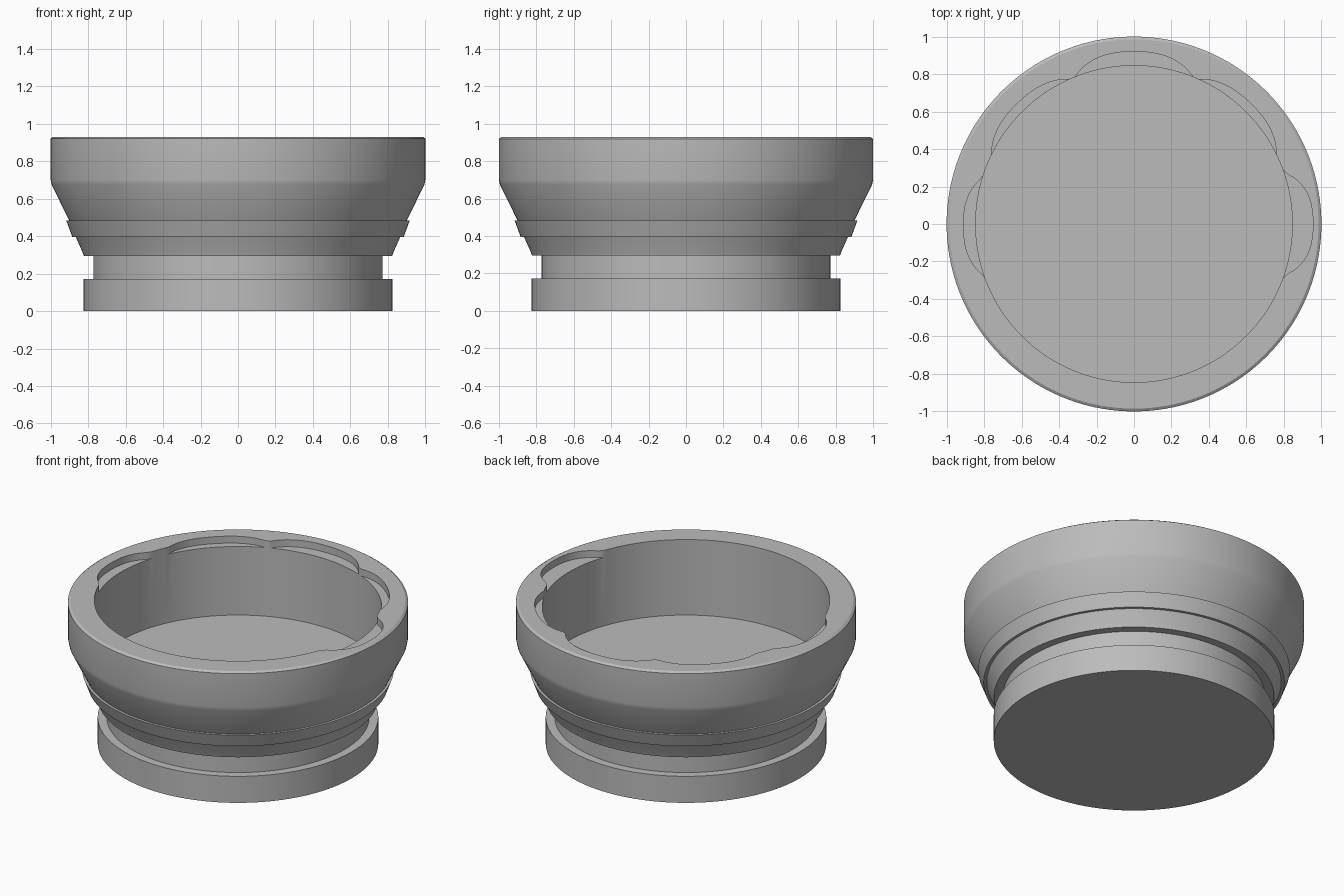
import bpy, bmesh
from math import radians, degrees, sin, cos, pi

cube = bpy.data.objects.get("Cube")
if cube:
    bpy.data.objects.remove(cube)

SEGMENTS = 180
TOP, LEDGE, FLOOR = 0.93, 0.885, 0.44
INNER = 0.845

# Outer profile from the foot up to the rim: radius, height
OUTER = [(0.825, 0), (0.825, 0.172), (0.772, 0.172), (0.772, 0.295),
         (0.823, 0.295), (0.83, 0.315), (0.866, 0.395), (0.884, 0.395),
         (0.916, 0.482), (0.9, 0.482), (0.995, 0.675), (1, 0.7),
         (1, 0.92), (0.985, TOP)]

# Rim notches: centre angle, half width, depth (degrees, units)
NOTCHES = [(90, 22, 0.075), (46, 20, 0.05), (134, 20, 0.05),
           (0, 19, 0.11), (181, 18, 0.065)]


def notch_radius(angle):
    """Inner rim radius, widened with a soft arc inside each notch."""
    for centre, half, depth in NOTCHES:
        off = abs((degrees(angle) - centre + 180) % 360 - 180) / half
        if off < 1:
            return INNER + depth * (1 - off ** 3)
    return INNER


grey = bpy.data.materials.new("plain grey")
grey.use_nodes = True
colour = (0.5, 0.5, 0.5, 1)
grey.diffuse_color = colour
grey.node_tree.nodes["Principled BSDF"].inputs["Base Color"].default_value = colour

# Lathe the bowl, with the notches cut into the inner rim
bm = bmesh.new()
columns = []
for i in range(SEGMENTS):
    a = 2 * pi * i / SEGMENTS
    r = notch_radius(a)
    profile = OUTER + [(r, TOP), (r, LEDGE), (INNER, LEDGE), (INNER, FLOOR)]
    columns.append([bm.verts.new((p * cos(a), p * sin(a), z)) for p, z in profile])

for i, here in enumerate(columns):
    there = columns[(i + 1) % SEGMENTS]
    for j in range(len(here) - 1):
        bm.faces.new((here[j], there[j], there[j + 1], here[j + 1]))

# Underside and inside floor
bm.faces.new([c[0] for c in reversed(columns)])
bm.faces.new([c[-1] for c in columns])
bmesh.ops.remove_doubles(bm, verts=bm.verts, dist=0.0005)
bmesh.ops.recalc_face_normals(bm, faces=bm.faces)

mesh = bpy.data.meshes.new("bowl_body")
bm.to_mesh(mesh)
bm.free()
mesh.materials.append(grey)
bowl = bpy.data.objects.new("bowl_body", mesh)
bpy.context.collection.objects.link(bowl)

# Smooth curves, sharp steps
bpy.context.view_layer.objects.active = bowl
bowl.select_set(True)
bpy.ops.object.shade_smooth_by_angle(angle=radians(30))
